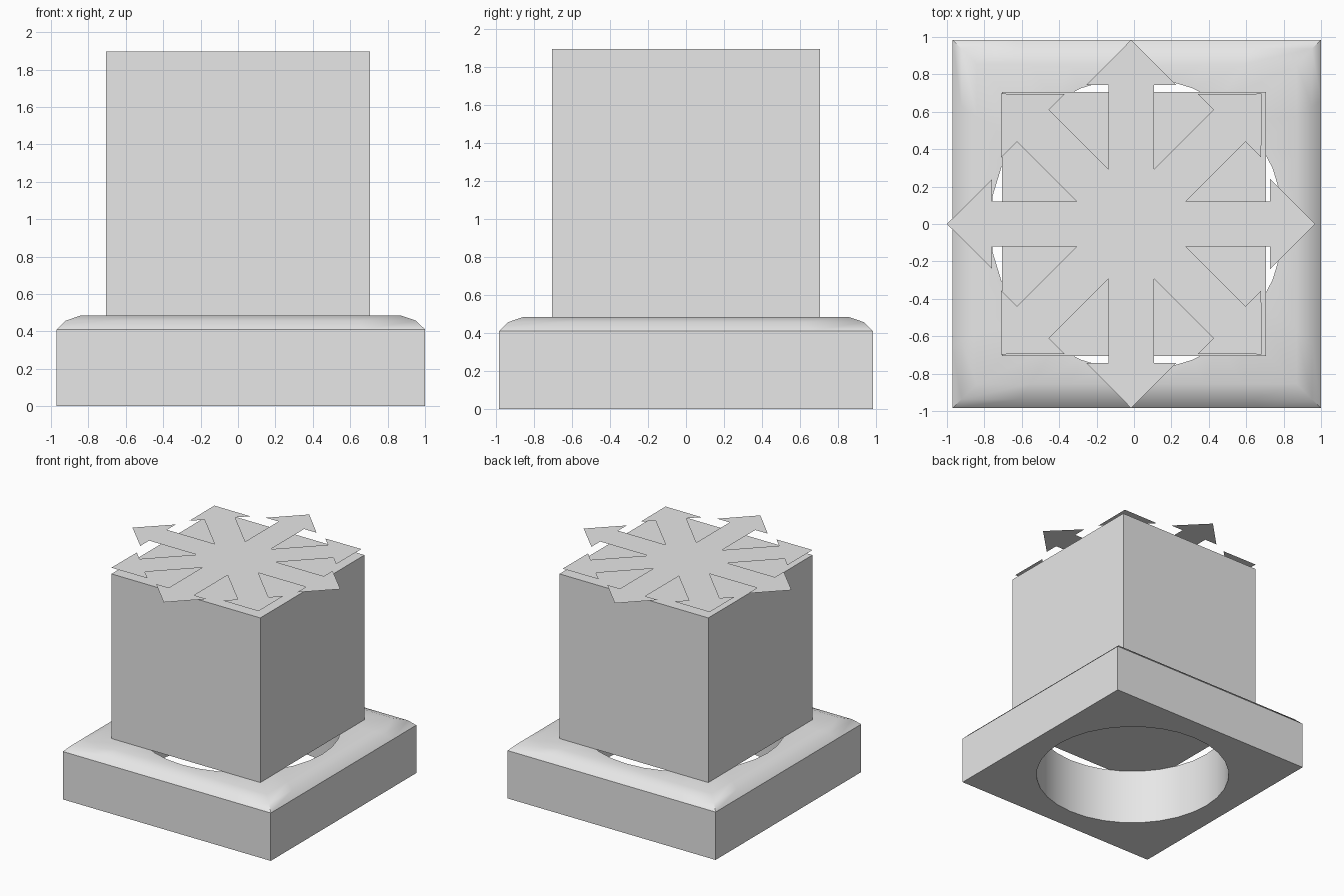
import bpy, bmesh, math

if "Cube" in bpy.data.objects:
    bpy.data.objects.remove(bpy.data.objects["Cube"])

grey = bpy.data.materials.new("light grey")
grey.diffuse_color = (0.8, 0.8, 0.8, 1)
grey.use_nodes = True
grey.node_tree.nodes["Principled BSDF"].inputs["Base Color"].default_value = grey.diffuse_color


def make(name, bm, smooth=False):
    """Turn a bmesh into a named, coloured object."""
    bmesh.ops.recalc_face_normals(bm, faces=bm.faces[:])
    mesh = bpy.data.meshes.new(name)
    bm.to_mesh(mesh)
    bm.free()
    mesh.materials.append(grey)
    ob = bpy.data.objects.new(name, mesh)
    bpy.context.collection.objects.link(ob)
    if smooth:
        bpy.ops.object.select_all(action='DESELECT')
        ob.select_set(True)
        bpy.context.view_layer.objects.active = ob
        bpy.ops.object.shade_smooth_by_angle(angle=math.radians(30))
    return ob


# Square base with a rounded top rim and a round through-hole:
# loops of 32 points, either square or round, joined in a closed circuit
SIDES = 32
HOLE = 0.785
loops = [
    (0.985, 0.0, True), (0.985, 0.41, True),
    (0.937, 0.457, True), (0.855, 0.485, True),
    (HOLE, 0.485, False), (HOLE, 0.0, False),
]
bm = bmesh.new()
rings = []
for size, z, square in loops:
    ring = []
    for i in range(SIDES):
        a = 2 * math.pi * i / SIDES
        c, s = math.cos(a), math.sin(a)
        r = size / max(abs(c), abs(s)) if square else size
        ring.append(bm.verts.new((0.015 + r * c, r * s, z)))
    rings.append(ring)
for k, low in enumerate(rings):
    high = rings[(k + 1) % len(rings)]
    for i in range(SIDES):
        j = (i + 1) % SIDES
        bm.faces.new((low[i], low[j], high[j], high[i]))
make("base", bm, smooth=True)

# Cube body standing over the hole
bm = bmesh.new()
bmesh.ops.create_cube(bm, size=1.41)
bmesh.ops.translate(bm, verts=bm.verts[:], vec=(0, 0, 0.485 + 0.705))
make("cube_body", bm)

# Flat eight-way arrow sheet hovering just above the cube
STEM, WING, NECK, TIP = 0.121, 0.24, 0.743, 0.985
valley = STEM / math.tan(math.pi / 8)
arrow = [(NECK, -STEM), (NECK, -WING), (TIP, 0), (NECK, WING),
         (NECK, STEM), (valley, STEM)]
bm = bmesh.new()
outline = []
for n in range(8):
    c, s = math.cos(n * math.pi / 4), math.sin(n * math.pi / 4)
    for u, v in arrow:
        outline.append(bm.verts.new((-0.015 + u * c - v * s, u * s + v * c, 1.943)))
bm.faces.new(outline)
sheet = make("arrow_sheet", bm)
if sheet.data.polygons[0].normal.z < 0:
    sheet.data.flip_normals()
